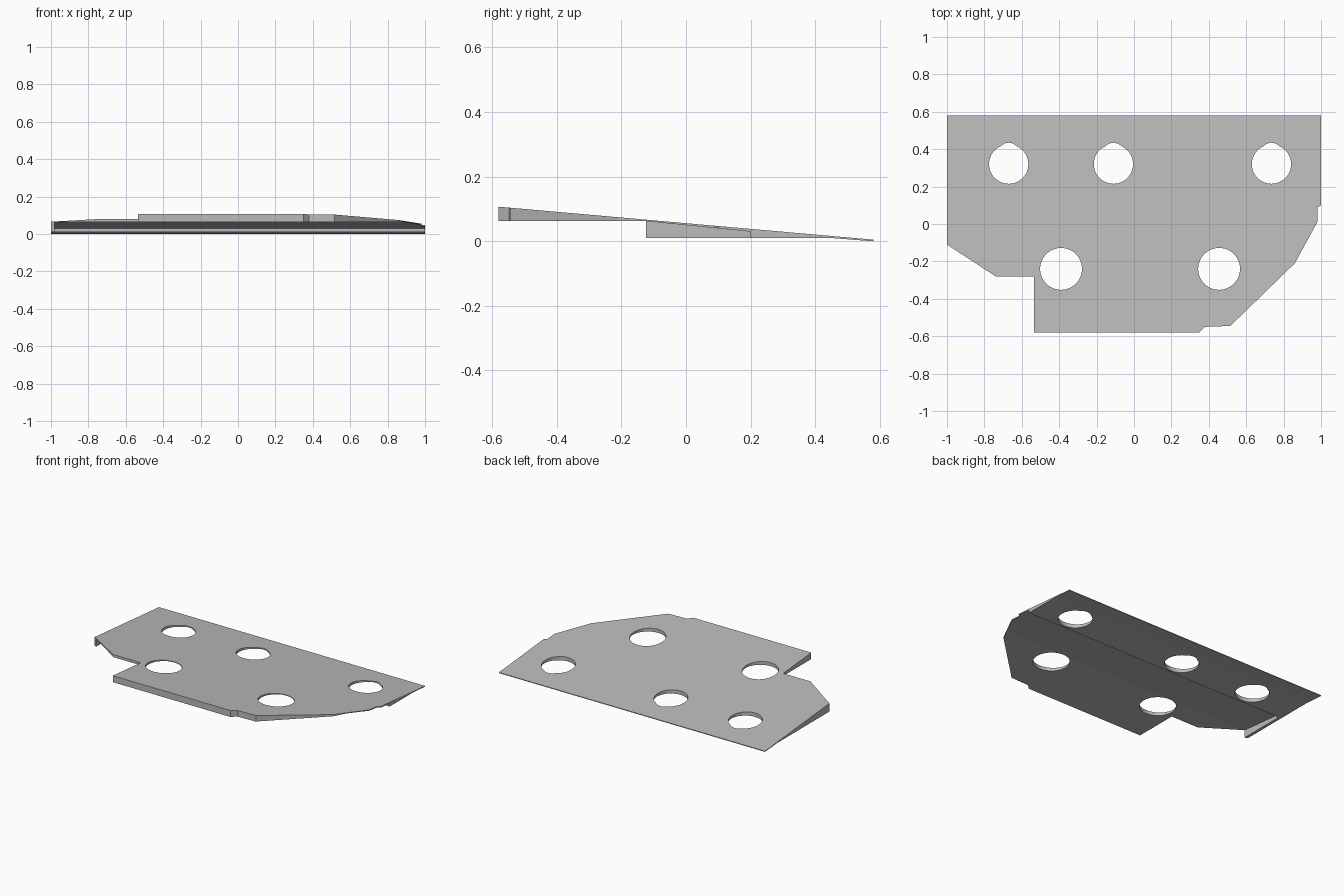
import bpy, bmesh
from mathutils import Vector

cube = bpy.data.objects.get("Cube")
if cube:
    bpy.data.objects.remove(cube)

grey = bpy.data.materials.new("plain_grey")
grey.use_nodes = True
colour = (0.5, 0.5, 0.5, 1)
grey.diffuse_color = colour
grey.node_tree.nodes["Principled BSDF"].inputs["Base Color"].default_value = colour


def prism(name, points, offset):
    """Extrude a flat polygon along offset into a closed solid."""
    bm = bmesh.new()
    face = bm.faces.new([bm.verts.new(p) for p in points])
    moved = bmesh.ops.extrude_face_region(bm, geom=[face])["geom"]
    bmesh.ops.translate(bm, vec=Vector(offset),
                        verts=[v for v in moved if isinstance(v, bmesh.types.BMVert)])
    bmesh.ops.recalc_face_normals(bm, faces=bm.faces)
    mesh = bpy.data.meshes.new(name)
    bm.to_mesh(mesh)
    bm.free()
    mesh.materials.append(grey)
    obj = bpy.data.objects.new(name, mesh)
    bpy.context.collection.objects.link(obj)
    return obj


def side_profile(name, profile, x0, x1):
    return prism(name, [(x0, y, z) for y, z in profile], (x1 - x0, 0, 0))


def hole_cutter(x, y, radius, sides=48):
    bpy.ops.mesh.primitive_cylinder_add(vertices=sides, radius=radius, depth=1,
                                        location=(x, y, 0))
    obj = bpy.context.object
    obj.name = "hole_cutter"
    obj.hide_render = True
    obj.data.materials.append(grey)
    return obj


def cut(target, cutter, operation):
    mod = target.modifiers.new("cut", "BOOLEAN")
    mod.solver = "EXACT"
    mod.operation = operation
    mod.object = cutter
    bpy.context.view_layer.objects.active = target
    bpy.ops.object.modifier_apply(modifier=mod.name)


# Wedge plate, sloping to a thin back edge with a step underneath
plate = side_profile("wedge_plate", [
    (-0.58, 0.107), (0.58, 0.005), (0.58, 0), (0.45, 0.01), (0.2, 0.01),
    (0.2, 0.03), (-0.13, 0.063), (-0.58, 0.063)], -1, 1)

# Thin rib hanging below the right-hand edge
rib = side_profile("side_rib", [
    (-0.13, 0.064), (0.2, 0.033), (0.2, 0.01), (-0.13, 0.01)], -1, -0.98)

# Plan outline trims both parts
outline = [(-1, 0.6), (1, 0.6), (1, 0.1), (0.982, 0.09), (0.98, 0.01),
           (0.86, -0.21), (0.515, -0.545), (0.38, -0.55), (0.33, -0.6),
           (-0.535, -0.6), (-0.535, -0.28), (-0.74, -0.28), (-1, -0.11)]
trim = prism("outline_cutter", [(x, y, -0.5) for x, y in outline], (0, 0, 1))
trim.hide_render = True
for part in (plate, rib):
    cut(part, trim, "INTERSECT")

# Through holes: the back row has a small relief at its rear edge
cutters = [trim]
for x in (-0.67, -0.11, 0.735):
    cutters += [hole_cutter(x, 0.32, 0.105), hole_cutter(x, 0.375, 0.06, 16)]
for x in (-0.39, 0.455):
    cutters.append(hole_cutter(x, -0.24, 0.112))
for cutter in cutters[1:]:
    cut(plate, cutter, "DIFFERENCE")
for cutter in cutters:
    bpy.data.objects.remove(cutter)
